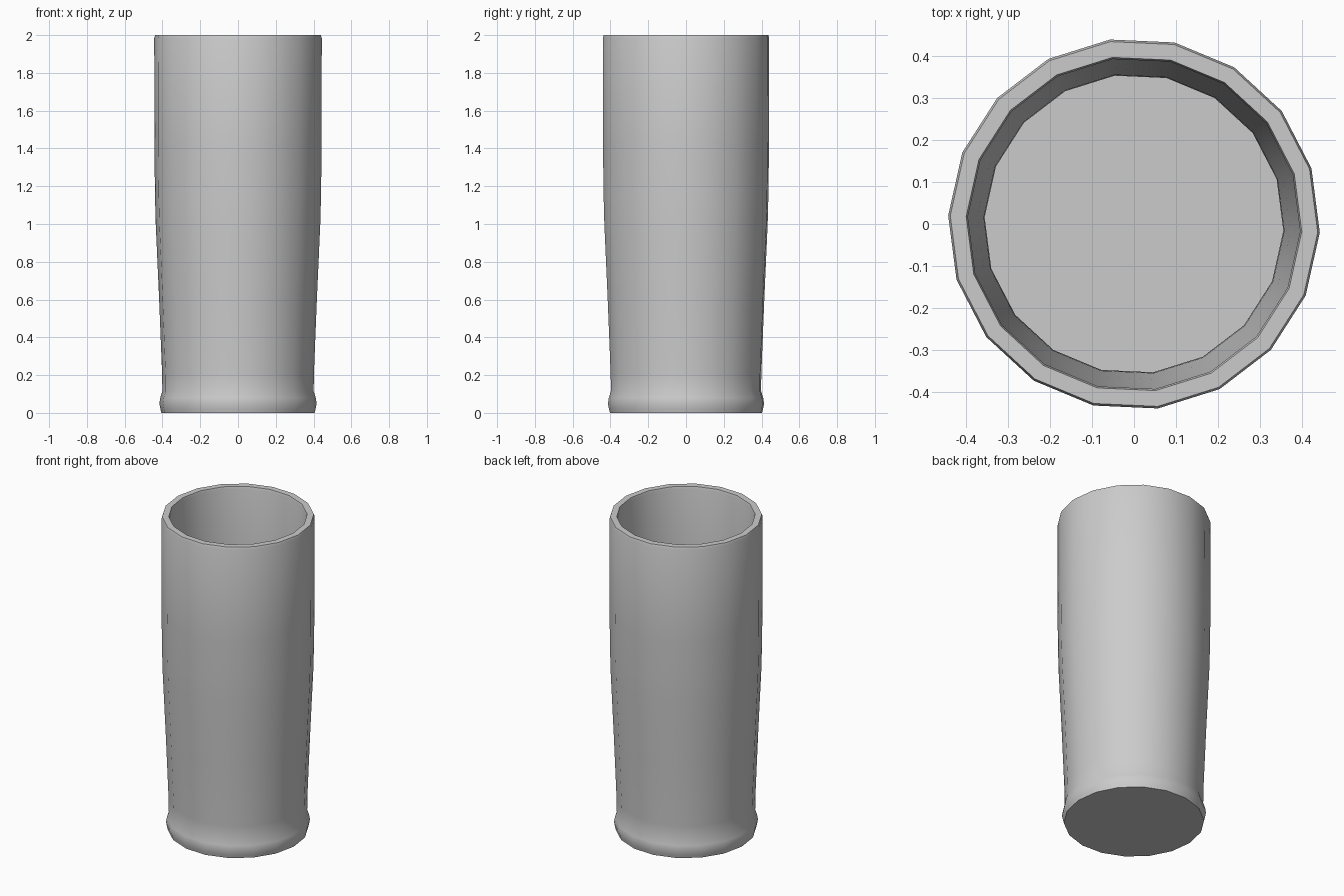
import bpy, bmesh, math

if "Cube" in bpy.data.objects:
    bpy.data.objects.remove(bpy.data.objects["Cube"])

SIDES = 18
PHASE = math.radians(-2.6)

# (radius, height) from the outer base, over the rim, down to the inner floor
PROFILE = [
    (0.406, 0.0), (0.411, 0.02), (0.417, 0.05), (0.412, 0.08), (0.401, 0.115),
    (0.402, 0.20), (0.418, 0.60), (0.436, 1.00), (0.440, 1.15), (0.443, 1.40),
    (0.444, 1.985), (0.439, 2.0),
    (0.401, 2.0), (0.397, 1.985), (0.398, 1.40), (0.395, 1.15), (0.391, 1.00),
    (0.374, 0.60), (0.359, 0.20), (0.357, 0.115), (0.364, 0.045),
]


def lathe(name, profile):
    """Revolve a profile around z and cap both ends."""
    bm = bmesh.new()
    rings = []
    for r, z in profile:
        rings.append([bm.verts.new((r * math.cos(PHASE + math.tau * i / SIDES),
                                    r * math.sin(PHASE + math.tau * i / SIDES), z))
                      for i in range(SIDES)])
    for a, b in zip(rings, rings[1:]):
        for i in range(SIDES):
            j = (i + 1) % SIDES
            bm.faces.new((a[i], a[j], b[j], b[i]))
    bm.faces.new(rings[0][::-1])   # underside
    bm.faces.new(rings[-1])        # inner floor
    bmesh.ops.recalc_face_normals(bm, faces=bm.faces)
    mesh = bpy.data.meshes.new(name)
    bm.to_mesh(mesh)
    bm.free()
    obj = bpy.data.objects.new(name, mesh)
    bpy.context.collection.objects.link(obj)
    return obj


# Tall tumbler with a footed base
glass = lathe("drinking_glass", PROFILE)
bpy.context.view_layer.objects.active = glass
glass.select_set(True)
bpy.ops.object.shade_smooth_by_angle(angle=math.radians(35))
